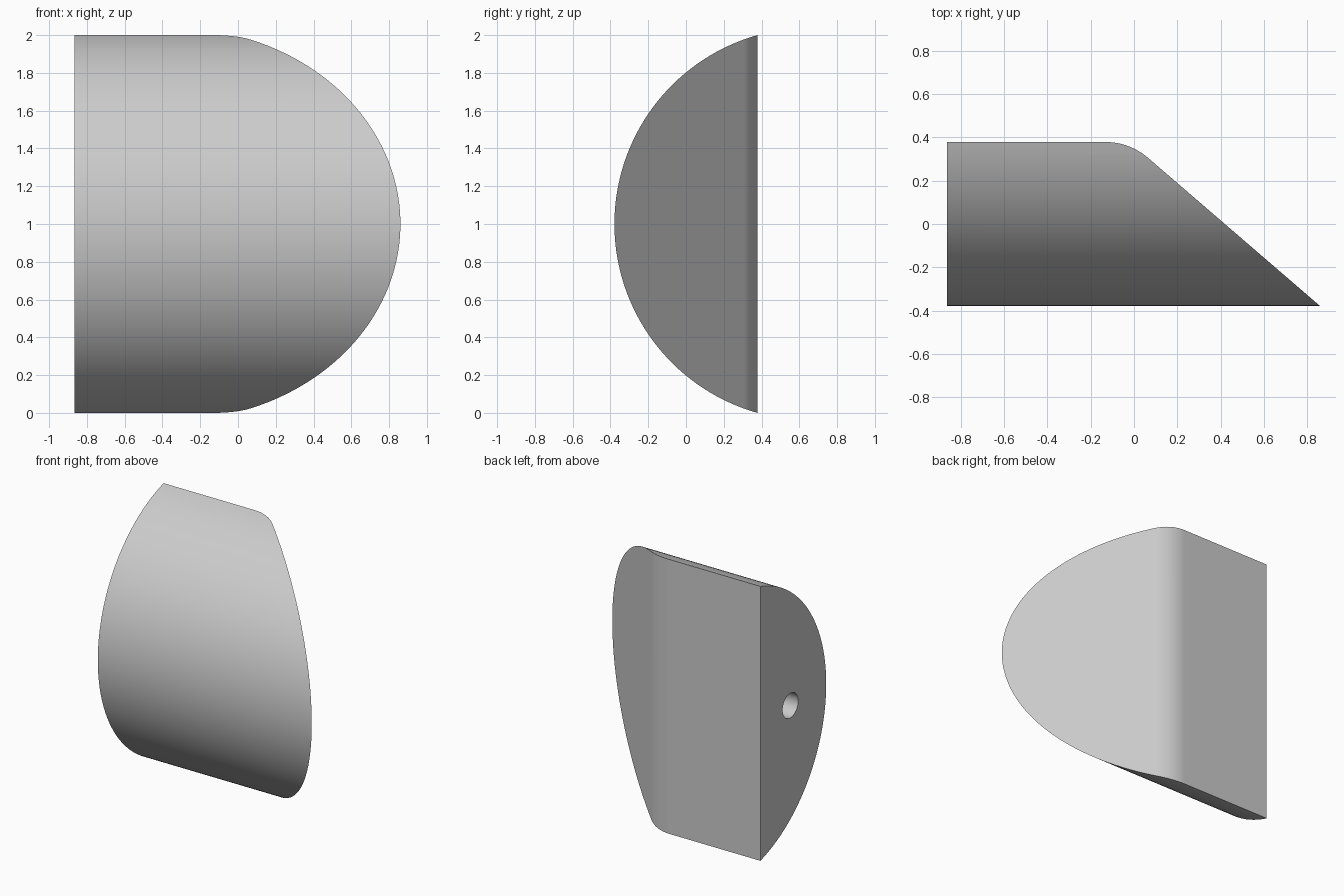
import bpy, bmesh
from math import sin, cos, pi, radians, asin, atan2, sqrt, tan
from mathutils import Vector

cube = bpy.data.objects.get("Cube")
if cube:
    bpy.data.objects.remove(cube, do_unlink=True)

# Main sizes
X_END, X_TIP = -0.865, 0.86
Y_BACK, Y_FRONT = 0.379, -0.379
HOLE_Y, HOLE_R, HOLE_DEPTH = 0.033, 0.09, 0.5

grey = bpy.data.materials.new("light grey")
grey.use_nodes = True
grey.diffuse_color = (0.6, 0.6, 0.6, 1)
grey.node_tree.nodes["Principled BSDF"].inputs["Base Color"].default_value = (0.6, 0.6, 0.6, 1)


def prism(name, profile, sweep):
    """Closed profile of 3D points swept along a vector."""
    bm = bmesh.new()
    base = bm.faces.new([bm.verts.new(p) for p in profile])
    swept = bmesh.ops.extrude_face_region(bm, geom=[base], use_keep_orig=True)["geom"]
    bmesh.ops.translate(bm, vec=sweep, verts=[g for g in swept if isinstance(g, bmesh.types.BMVert)])
    bmesh.ops.recalc_face_normals(bm, faces=bm.faces)
    mesh = bpy.data.meshes.new(name)
    bm.to_mesh(mesh)
    bm.free()
    mesh.materials.append(grey)
    obj = bpy.data.objects.new(name, mesh)
    bpy.context.collection.objects.link(obj)
    return obj


def combine(target, tool, operation):
    """Apply a boolean and discard the tool."""
    mod = target.modifiers.new(operation.title(), 'BOOLEAN')
    mod.operation, mod.solver, mod.object = operation, 'EXACT', tool
    bpy.context.view_layer.objects.active = target
    bpy.ops.object.modifier_apply(modifier=mod.name)
    bpy.data.objects.remove(tool, do_unlink=True)


# Body: circular segment with a flat back, swept along x
depth = Y_BACK - Y_FRONT
radius = (1 + depth ** 2) / (2 * depth)
centre_y = Y_FRONT + radius
half = asin(1 / radius)
N = 96
arc = [(X_END, centre_y - radius * cos(a), 1 + radius * sin(a))
       for a in (half * (2 * i / N - 1) for i in range(N + 1))]
body = prism("wedge_body", arc, Vector((2, 0, 0)))

# Plan outline: slanted end with a rounded back corner
corner_x = -0.02
slope = atan2(depth, X_TIP - corner_x)
fillet = 0.3
start_x = corner_x - fillet * tan(slope / 2)
plan = [(start_x + fillet * sin(a), Y_BACK - fillet + fillet * cos(a), -0.5)
        for a in (slope * i / 12 for i in range(13))]
over = 0.2
plan += [(X_TIP + over * cos(slope), Y_FRONT - over * sin(slope), -0.5),
         (X_END - over, Y_FRONT - over, -0.5), (X_END - over, Y_BACK, -0.5)]
# keep the straight back edge clear of the body's own back plane
plan[-1] = (X_END - over, Y_BACK + over, -0.5)
plan[0] = (start_x, Y_BACK, -0.5)
plan.append((start_x - 0.001, Y_BACK + over, -0.5))
combine(body, prism("end_cutter", plan, Vector((0, 0, 3))), 'INTERSECT')

# Blind round hole in the flat end
ring = [(X_END - 0.1, HOLE_Y + HOLE_R * cos(2 * pi * i / 32), 1 + HOLE_R * sin(2 * pi * i / 32))
        for i in range(32)]
combine(body, prism("hole_cutter", ring, Vector((HOLE_DEPTH + 0.1, 0, 0))), 'DIFFERENCE')

# Smooth curved faces, crisp edges
bpy.ops.object.select_all(action='DESELECT')
body.select_set(True)
bpy.context.view_layer.objects.active = body
bpy.ops.object.shade_smooth_by_angle(angle=radians(30))
weighted = body.modifiers.new("Weighted normals", 'WEIGHTED_NORMAL')
weighted.keep_sharp = True
